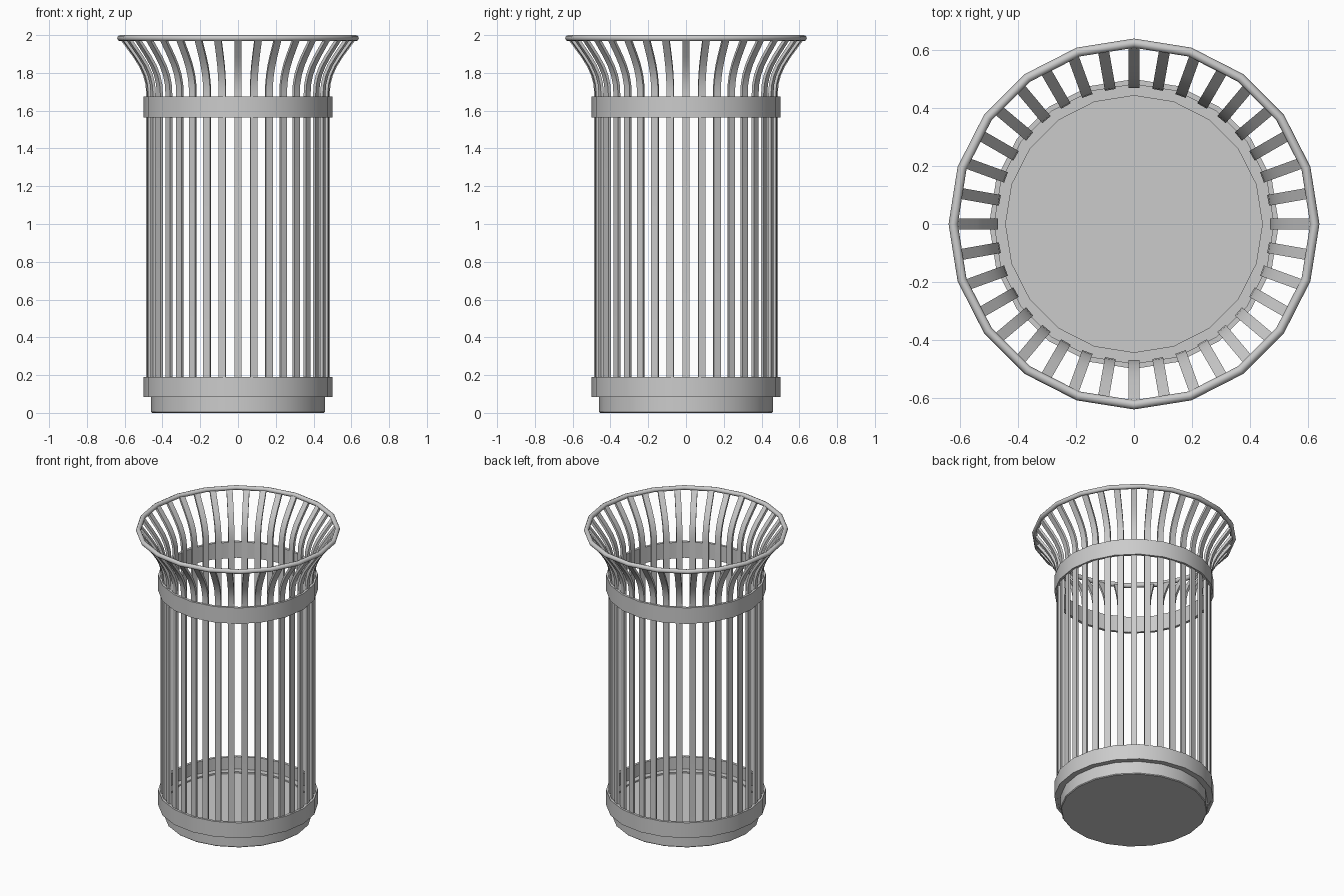
import bpy, bmesh, math
from mathutils import Matrix, Vector

cube = bpy.data.objects.get("Cube")
if cube:
    bpy.data.objects.remove(cube)

SIDES = 20
SLATS = 36

metal = bpy.data.materials.new("grey_metal")
metal.use_nodes = True
GREY = (0.6, 0.6, 0.6, 1)
metal.diffuse_color = GREY
metal.node_tree.nodes["Principled BSDF"].inputs["Base Color"].default_value = GREY


def finish(name, bm, angle=35):
    bmesh.ops.recalc_face_normals(bm, faces=bm.faces)
    mesh = bpy.data.meshes.new(name)
    bm.to_mesh(mesh)
    bm.free()
    mesh.materials.append(metal)
    obj = bpy.data.objects.new(name, mesh)
    bpy.context.collection.objects.link(obj)
    bpy.ops.object.select_all(action='DESELECT')
    obj.select_set(True)
    bpy.context.view_layer.objects.active = obj
    bpy.ops.object.shade_smooth_by_angle(angle=math.radians(angle))
    return obj


def lathe(name, profile, closed=True, angle=35):
    """Spin an (r, z) profile around the z axis."""
    bm = bmesh.new()
    verts = [bm.verts.new((r, 0, z)) for r, z in profile]
    pairs = list(zip(verts, verts[1:]))
    if closed:
        pairs.append((verts[-1], verts[0]))
    edges = [bm.edges.new(p) for p in pairs]
    bmesh.ops.spin(bm, geom=verts + edges, axis=(0, 0, 1), cent=(0, 0, 0),
                   angle=math.tau, steps=SIDES, use_duplicate=False)
    bmesh.ops.remove_doubles(bm, verts=bm.verts, dist=0.0005)
    return finish(name, bm, angle)


def band(name, z0, z1):
    return lathe(name, [(0.5, z0), (0.5, z1), (0.482, z1), (0.482, z0)])


# Base with a shallow ledge around the floor
lathe("base", [(0, 0), (0.455, 0), (0.46, 0.005), (0.46, 0.088), (0.485, 0.088),
               (0.485, 0.105), (0.443, 0.105), (0.443, 0.095), (0, 0.095)], closed=False)

# Hoops that hold the slats
band("lower_band", 0.085, 0.19)
band("upper_band", 1.565, 1.675)

# Rounded top rim
lathe("top_rim", [(0.624 + 0.016 * math.cos(a), 1.984 + 0.016 * math.sin(a))
                  for a in (math.tau * i / 8 for i in range(8))], angle=60)

# Flared slats: a flat strip swept along an outward curve, repeated around
path = [Vector(p) for p in ((0.478, 0.1), (0.478, 1.69), (0.482, 1.74), (0.495, 1.79),
                            (0.518, 1.84), (0.55, 1.89), (0.616, 1.98))]
HALF_WIDTH, HALF_DEPTH = 0.019, 0.008
bm = bmesh.new()
for s in range(SLATS):
    turn = Matrix.Rotation(math.tau * s / SLATS, 3, 'Z')
    rings = []
    for i, p in enumerate(path):
        tangent = (path[min(i + 1, len(path) - 1)] - path[max(i - 1, 0)]).normalized()
        out = Vector((tangent.y, -tangent.x)) * HALF_DEPTH
        ring = []
        for d, w in ((-1, -1), (1, -1), (1, 1), (-1, 1)):
            q = p + out * d
            ring.append(bm.verts.new(turn @ Vector((q.x, w * HALF_WIDTH, q.y))))
        rings.append(ring)
    for a, b in zip(rings, rings[1:]):
        for k in range(4):
            n = (k + 1) % 4
            bm.faces.new((a[k], a[n], b[n], b[k]))
    bm.faces.new(rings[0])
    bm.faces.new(rings[-1])
finish("slats", bm)
